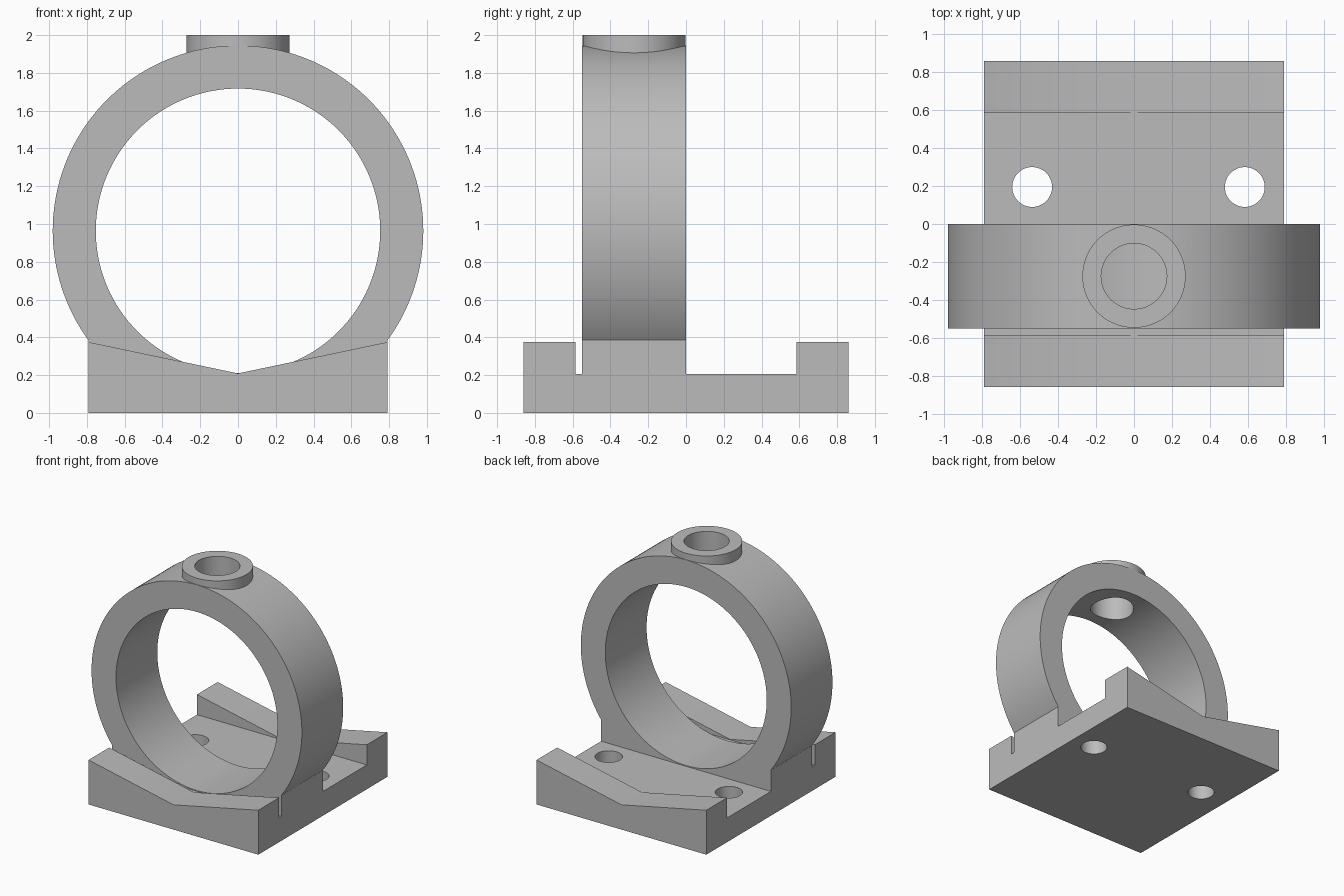
import bpy
from math import sin, cos, acos, pi
from mathutils import Vector

if "Cube" in bpy.data.objects:
    bpy.data.objects.remove(bpy.data.objects["Cube"])

grey = bpy.data.materials.new("machined grey")
grey.use_nodes = True
colour = (0.5, 0.5, 0.5, 1)
grey.diffuse_color = colour
grey.node_tree.nodes["Principled BSDF"].inputs["Base Color"].default_value = colour

HALF_W = 0.792       # half width of base and ring foot
CENTRE_Z = 0.964     # height of the ring axis
RING_R, BORE_R = 0.981, 0.753
FLOOR_Z = 0.205


def prism(name, outline, start, end, axis="Y"):
    """Extrude a closed 2D outline along y (outline is x,z) or z (outline is x,y)."""
    place = (lambda a, b, d: (a, d, b)) if axis == "Y" else (lambda a, b, d: (a, b, d))
    n = len(outline)
    verts = [place(a, b, d) for d in (start, end) for a, b in outline]
    faces = [list(range(n)), list(range(n, 2 * n))[::-1]]
    faces += [[i, i + n, (i + 1) % n + n, (i + 1) % n] for i in range(n)]
    if axis == "Z":
        faces = [f[::-1] for f in faces]
    mesh = bpy.data.meshes.new(name)
    mesh.from_pydata(verts, [], faces)
    mesh.materials.append(grey)
    obj = bpy.data.objects.new(name, mesh)
    bpy.context.collection.objects.link(obj)
    return obj


def circle(cx, cy, r, n=96):
    return [(cx + r * cos(2 * pi * i / n), cy + r * sin(2 * pi * i / n)) for i in range(n)]


def combine(target, other, operation):
    """Apply a boolean and remove the second solid."""
    mod = target.modifiers.new(operation, "BOOLEAN")
    mod.operation, mod.object, mod.solver = operation, other, "EXACT"
    bpy.context.view_layer.objects.active = target
    bpy.ops.object.modifier_apply(modifier=mod.name)
    bpy.data.objects.remove(other)


# Base with a shallow V top, cut by a wide flat channel
w = HALF_W
bracket = prism("ring_bracket", [(-w, 0), (w, 0), (w, 0.375), (0, 0.209), (-w, 0.375)], -0.86, 0.86)
combine(bracket, prism("channel_cutter", [(-1, FLOOR_Z), (1, FLOOR_Z), (1, 1), (-1, 1)],
                       -0.585, 0.585), "DIFFERENCE")

# Upright ring whose sides drop straight into the base
foot = acos(w / RING_R)
steps = 112
sweep = pi + 2 * foot
outline = [(-w, 0.1), (w, 0.1)]
outline += [(RING_R * cos(-foot + sweep * i / steps),
             CENTRE_Z + RING_R * sin(-foot + sweep * i / steps)) for i in range(steps + 1)]
combine(bracket, prism("ring", outline, -0.55, 0), "UNION")

# Boss on top of the ring
combine(bracket, prism("boss", circle(0, -0.275, 0.272), 1.75, 2, "Z"), "UNION")

# Main bore, boss hole and the two mounting holes
combine(bracket, prism("bore_cutter", circle(0, CENTRE_Z, BORE_R, 128), -0.575, 0.03), "DIFFERENCE")
combine(bracket, prism("boss_hole_cutter", circle(0, -0.275, 0.173, 64), 1.4, 2.2, "Z"), "DIFFERENCE")
for x in (-0.537, 0.584):
    combine(bracket, prism("mount_hole_cutter", circle(x, 0.195, 0.105, 48), -0.2, 0.5, "Z"), "DIFFERENCE")

bpy.ops.object.select_all(action="DESELECT")
bracket.select_set(True)
bpy.context.view_layer.objects.active = bracket
bpy.ops.object.shade_smooth_by_angle(angle=pi / 6)
